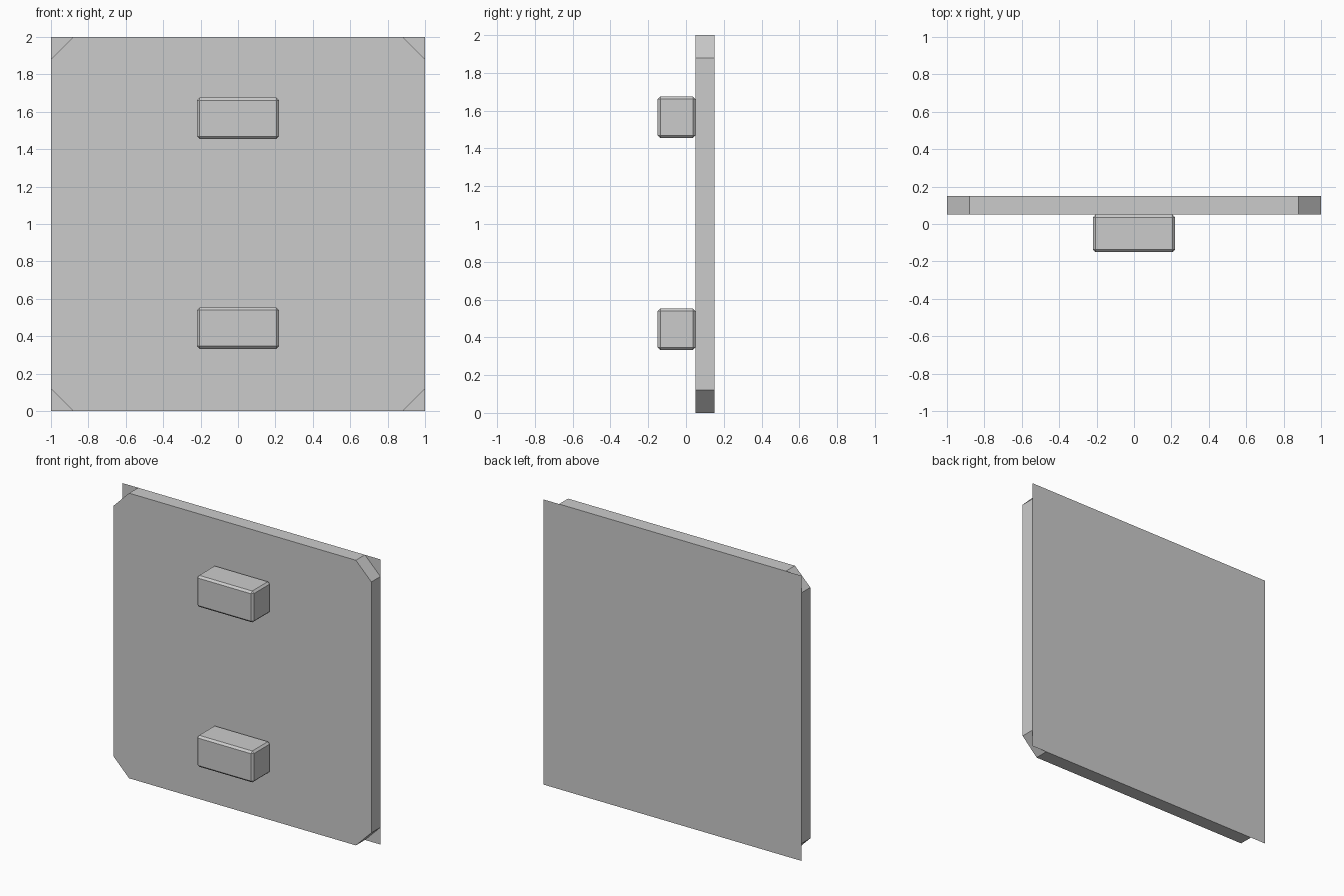
import bpy
import bmesh

cube = bpy.data.objects.get("Cube")
if cube:
    bpy.data.objects.remove(cube, do_unlink=True)

grey = bpy.data.materials.new("light grey")
grey.use_nodes = True
colour = (0.6, 0.6, 0.6, 1.0)
grey.diffuse_color = colour
grey.node_tree.nodes["Principled BSDF"].inputs["Base Color"].default_value = colour

FRONT, BACK, CUT = 0.05, 0.15, 0.12


def add_object(name, bm):
    bmesh.ops.recalc_face_normals(bm, faces=bm.faces)
    mesh = bpy.data.meshes.new(name)
    bm.to_mesh(mesh)
    bm.free()
    mesh.materials.append(grey)
    obj = bpy.data.objects.new(name, mesh)
    bpy.context.collection.objects.link(obj)
    return obj


# Panel body: octagonal outline extruded forward, open where the back sheet closes it
outline = [(-1 + CUT, 0), (1 - CUT, 0), (1, CUT), (1, 2 - CUT),
           (1 - CUT, 2), (-1 + CUT, 2), (-1, 2 - CUT), (-1, CUT)]
bm = bmesh.new()
front = [bm.verts.new((x, FRONT, z)) for x, z in outline]
back = [bm.verts.new((x, BACK, z)) for x, z in outline]
bm.faces.new(front)
for i in range(8):
    j = (i + 1) % 8
    bm.faces.new((front[i], back[i], back[j], front[j]))
add_object("panel_body", bm)

# Square back sheet, reaching past the cut corners
bm = bmesh.new()
bm.faces.new([bm.verts.new((x, BACK, z))
              for x, z in ((1, 0), (-1, 0), (-1, 2), (1, 2))])
add_object("back_sheet", bm)

# Two chamfered blocks on the front
for name, z in (("upper_block", 1.565), ("lower_block", 0.443)):
    bm = bmesh.new()
    bmesh.ops.create_cube(bm, size=1)
    bmesh.ops.scale(bm, vec=(0.44, 0.2, 0.22), verts=bm.verts)
    block = add_object(name, bm)
    block.location = (0, -0.05, z)
    bevel = block.modifiers.new("chamfer", 'BEVEL')
    bevel.width = 0.014
    bevel.segments = 1
